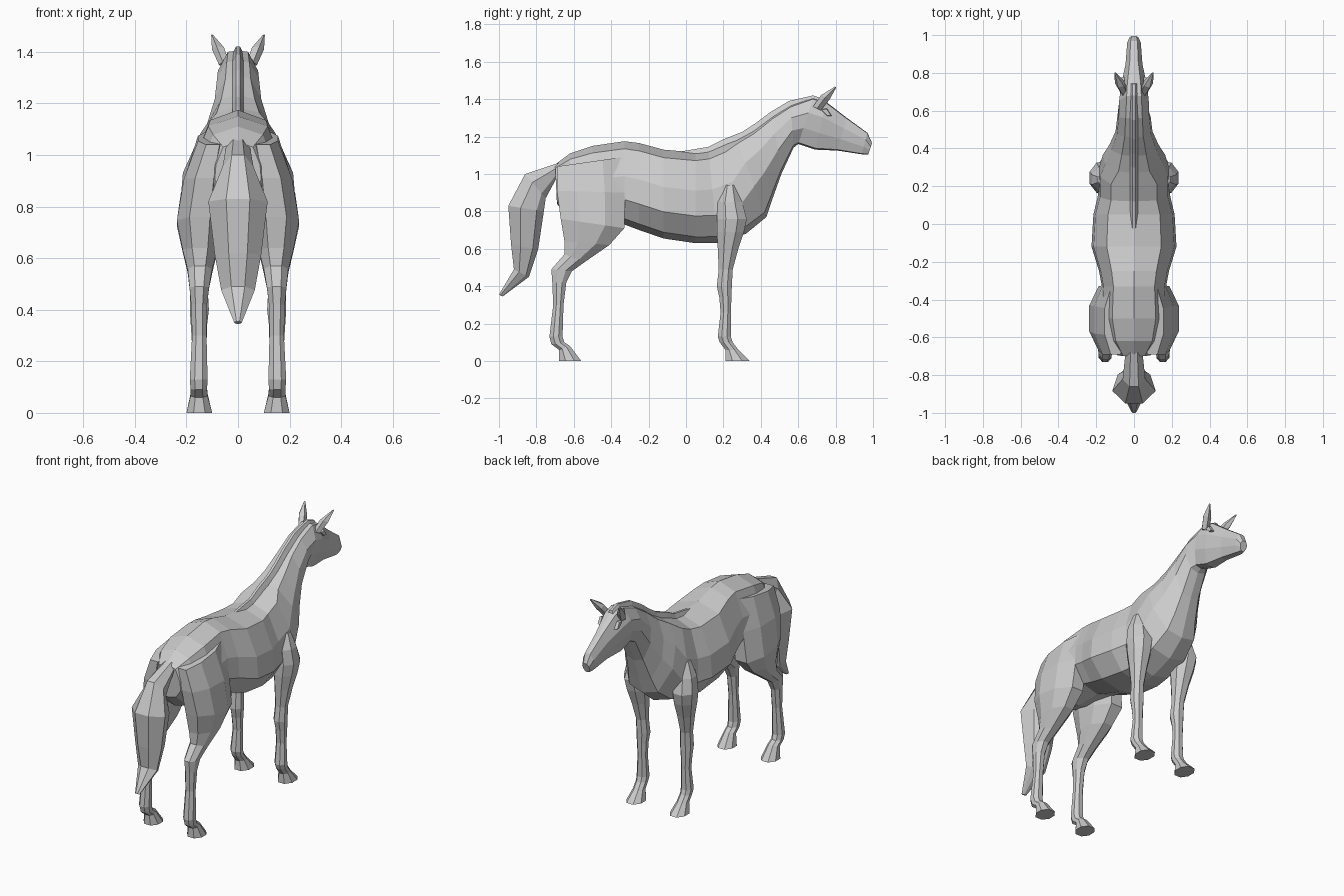
import bpy, bmesh, math


def loft(name, rings, mirror=False):
    """Skin a list of equal-length point rings and cap both ends."""
    bm = bmesh.new()
    vs = [[bm.verts.new(p) for p in r] for r in rings]
    n = len(vs[0])
    for a, b in zip(vs, vs[1:]):
        for i in range(n):
            j = (i + 1) % n
            bm.faces.new((a[i], a[j], b[j], b[i]))
    bm.faces.new(vs[0][::-1])
    bm.faces.new(vs[-1])
    bmesh.ops.recalc_face_normals(bm, faces=bm.faces)
    me = bpy.data.meshes.new(name)
    bm.to_mesh(me)
    bm.free()
    ob = bpy.data.objects.new(name, me)
    bpy.context.collection.objects.link(ob)
    if mirror:
        ob.modifiers.new("Mirror", 'MIRROR')
    return ob


def section(ay, az, by, bz, x0, x1, shape):
    """Ring spanning from point a to point b in the side plane, x0..x1 across.
    shape holds (t along a->b, side -1..1)."""
    c, w = (x0 + x1) / 2, (x1 - x0) / 2
    return [(c + s * w, ay + (by - ay) * t, az + (bz - az) * t) for t, s in shape]


def both(half):
    """Close a half outline into a symmetric ring."""
    return half + [(t, -s) for t, s in reversed(half) if s]


BODY = both([(0, 0), (.09, .64), (.42, .95), (.7, 1), (.93, .62), (1, 0)])
NECK = both([(0, 0), (.05, .5), (.3, .92), (.6, 1), (.94, .6), (1, 0)])
HEAD = both([(0, 0), (.02, .5), (.32, 1), (.65, .88), (.97, .5), (1, 0)])
LEG = [(0, -.45), (0, .45), (.3, 1), (.7, 1), (1, .45), (1, -.45), (.7, -1), (.3, -1)]
TAIL = both([(0, .4), (.35, 1), (.8, .75), (1, .3)])

# body, neck and head: top y,z  bottom y,z  half width
trunk = [(-.70, 1.05, -.69, .84, .09), (-.62, 1.11, -.62, .76, .15),
         (-.50, 1.15, -.50, .73, .18), (-.33, 1.175, -.33, .73, .17),
         (-.25, 1.165, -.25, .70, .185), (-.12, 1.13, -.12, .655, .225),
         (.05, 1.115, .05, .63, .215), (.12, 1.125, .17, .63, .19),
         (.20, 1.16, .32, .68, .19)]
neck = [(.27, 1.185, .43, .77, .165), (.36, 1.235, .46, .86, .13),
        (.46, 1.31, .51, 1.0, .098), (.56, 1.37, .575, 1.14, .088)]
head = [(.68, 1.405, .60, 1.16, .078), (.75, 1.385, .69, 1.13, .07),
        (.86, 1.30, .81, 1.125, .045), (.97, 1.22, .94, 1.105, .036),
        (.995, 1.165, .975, 1.105, .024)]
loft("body", [section(a, b, c, d, -w, w, sh)
              for rows, sh in ((trunk, BODY), (neck, NECK), (head, HEAD))
              for a, b, c, d, w in rows])

# front legs: back y, front y, z, inner x, outer x
front = [(.20, .27, .94, .09, .19), (.17, .30, .85, .09, .222),
         (.165, .325, .76, .10, .235), (.165, .31, .69, .10, .225),
         (.17, .28, .60, .11, .205), (.175, .25, .49, .118, .187),
         (.165, .245, .40, .113, .187), (.178, .243, .34, .12, .183),
         (.185, .24, .26, .122, .178), (.17, .24, .13, .118, .187),
         (.18, .25, .10, .12, .184), (.21, .28, .06, .118, .184),
         (.21, .34, 0, .10, .20)]
loft("front_leg", [section(a, z, b, z, i, o, LEG) for a, b, z, i, o in front], True)

# hind legs: back y,z  front y,z  inner x, outer x
hind = [(-.69, 1.04, -.34, 1.09, .04, .155), (-.69, .91, -.325, .90, .05, .21),
        (-.67, .76, -.33, .71, .06, .237), (-.65, .64, -.41, .62, .08, .215),
        (-.65, .57, -.54, .53, .10, .195), (-.72, .49, -.61, .48, .112, .188),
        (-.715, .42, -.64, .42, .12, .182), (-.71, .30, -.655, .30, .122, .178),
        (-.73, .13, -.66, .13, .118, .187), (-.72, .09, -.65, .10, .12, .184),
        (-.68, .06, -.62, .08, .118, .184), (-.68, 0, -.56, 0, .10, .20)]
loft("hind_leg", [section(*r, LEG) for r in hind], True)

# tail: outer y,z  inner y,z  half width
tail = [(-.68, 1.06, -.68, 1.0, .045), (-.86, 1.0, -.75, .87, .06),
        (-.95, .83, -.76, .80, .115), (-.935, .62, -.79, .60, .09),
        (-.92, .49, -.84, .45, .065), (-1.0, .355, -.98, .345, .015)]
loft("tail", [section(a, b, c, d, -w, w, TAIL) for a, b, c, d, w in tail])

# mane: thin ridge along the crest
mane = [(-.03, 1.12), (.12, 1.145), (.20, 1.185), (.30, 1.225), (.37, 1.27),
        (.45, 1.33), (.55, 1.39), (.68, 1.42), (.74, 1.40)]
loft("mane", [section(y, z, y + .02, z - .07, -.022, .022,
                      both([(0, .35), (.4, 1), (1, 1)])) for y, z in mane])

# ears: centre x,y,z and half width, half depth
ears = [(.052, .70, 1.35, .022, .022), (.075, .745, 1.41, .026, .024),
        (.10, .80, 1.465, .004, .004)]
loft("ear", [[(x + w * math.cos(k * math.tau / 5), y + d * math.sin(k * math.tau / 5),
               z - .5 * d * math.sin(k * math.tau / 5)) for k in range(5)]
             for x, y, z, w, d in ears], True)

# eyes: small flat diamonds set under the brow
loft("eye", [[(x, .75 + r * u, 1.33 + r * v) for u, v in ((-1, .5), (.1, .7), (1, -.7), (.2, -.7))]
             for x, r in ((.05, .03), (.068, .025))], True)
